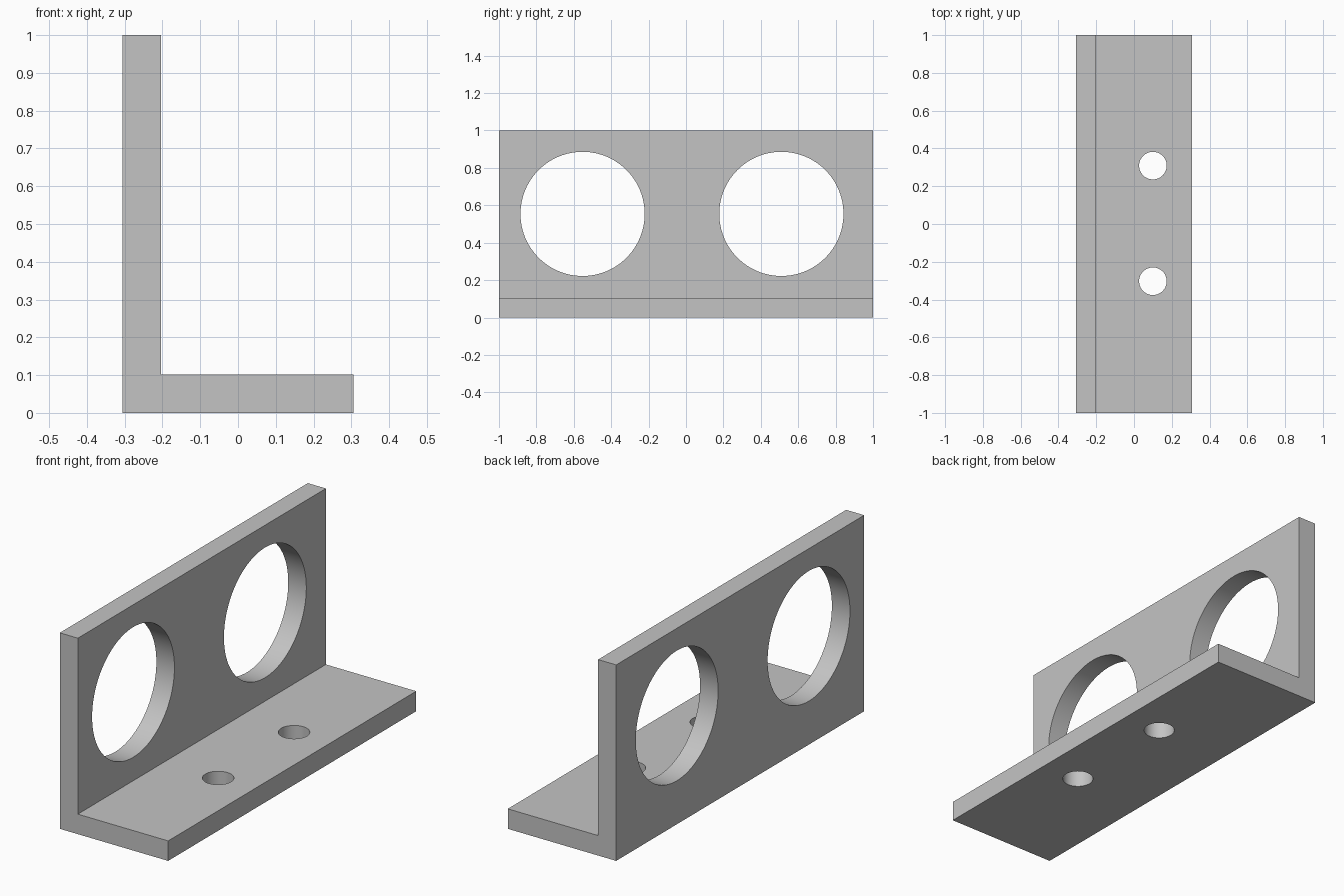
import bpy
from math import pi

default = bpy.data.objects.get("Cube")
if default:
    bpy.data.objects.remove(default, do_unlink=True)

HALF_W, HALF_L, HEIGHT, THICK = 0.306, 1.0, 1.0, 0.102

grey = bpy.data.materials.new("plain grey")
grey.use_nodes = True
colour = (0.55, 0.55, 0.55, 1)
grey.diffuse_color = colour
grey.node_tree.nodes["Principled BSDF"].inputs["Base Color"].default_value = colour


def cutter(name, location, radius, rotation=(0, 0, 0)):
    """Hidden cylinder that drills one hole."""
    bpy.ops.mesh.primitive_cylinder_add(vertices=96, radius=radius, depth=4 * THICK,
                                        location=location, rotation=rotation)
    obj = bpy.context.object
    obj.name = name
    obj.hide_render = True
    obj.display_type = 'WIRE'
    return obj


# L-shaped profile, extruded along the length
inner = THICK - HALF_W
profile = [(-HALF_W, 0), (HALF_W, 0), (HALF_W, THICK),
           (inner, THICK), (inner, HEIGHT), (-HALF_W, HEIGHT)]
n = len(profile)
verts = [(x, y, z) for y in (-HALF_L, HALF_L) for x, z in profile]
faces = [tuple(range(n)), tuple(reversed(range(n, 2 * n)))]
faces += [(i, i + n, (i + 1) % n + n, (i + 1) % n) for i in range(n)]
mesh = bpy.data.meshes.new("angle_bracket")
mesh.from_pydata(verts, [], faces)
mesh.materials.append(grey)
bracket = bpy.data.objects.new("angle_bracket", mesh)
bpy.context.collection.objects.link(bracket)

# Large openings in the upright plate, small bolt holes in the base
wall_x = -HALF_W + THICK / 2
cutters = [cutter("wall_hole_cutter", (wall_x, y, 0.554), 0.332, (0, pi / 2, 0))
           for y in (-0.553, 0.51)]
cutters += [cutter("bolt_hole_cutter", (0.1, y, THICK / 2), 0.073)
            for y in (-0.303, 0.309)]

bpy.ops.object.select_all(action='DESELECT')
bpy.context.view_layer.objects.active = bracket
bracket.select_set(True)
for tool in cutters:
    mod = bracket.modifiers.new("drill", 'BOOLEAN')
    mod.operation = 'DIFFERENCE'
    mod.solver = 'EXACT'
    mod.object = tool
    bpy.ops.object.modifier_apply(modifier=mod.name)
for tool in cutters:
    bpy.data.objects.remove(tool, do_unlink=True)

# Smooth hole walls, sharp plate edges
bpy.ops.object.shade_smooth_by_angle(angle=pi / 6)
